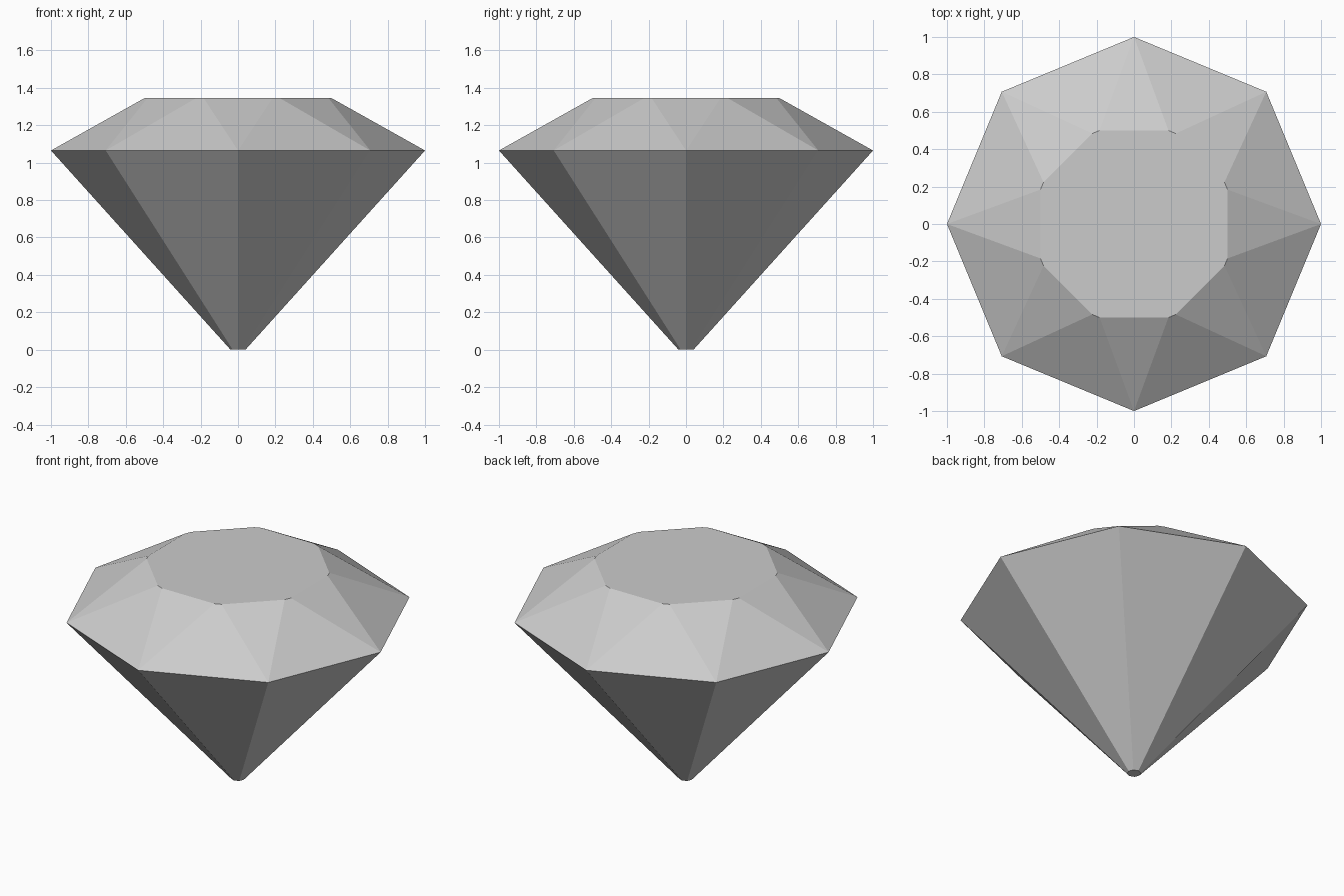
import bpy, bmesh
from math import cos, sin, atan2, hypot, pi

if "Cube" in bpy.data.objects:
    bpy.data.objects.remove(bpy.data.objects["Cube"])

SIDES = 8
GIRDLE_Z, TABLE_Z = 1.065, 1.345
CULET_R = 0.04
TABLE_D, TABLE_HALF = 0.5, 0.184   # distance and half length of a long table edge

bm = bmesh.new()


def ring_vert(radius, angle, z):
    return bm.verts.new((radius * cos(angle), radius * sin(angle), z))


angles = [2 * pi * i / SIDES for i in range(SIDES)]
culet = [ring_vert(CULET_R, a, 0) for a in angles]
girdle = [ring_vert(1, a, GIRDLE_Z) for a in angles]

# Table outline: a pair of corners in front of each girdle point
table_r, spread = hypot(TABLE_D, TABLE_HALF), atan2(TABLE_HALF, TABLE_D)
table = [(ring_vert(table_r, a - spread, TABLE_Z),
          ring_vert(table_r, a + spread, TABLE_Z)) for a in angles]

# Pavilion, crown kite and crown corner facets
for i in range(SIDES):
    j = (i + 1) % SIDES
    bm.faces.new((culet[i], culet[j], girdle[j], girdle[i]))
    bm.faces.new((girdle[i], table[i][1], table[i][0]))
    bm.faces.new((girdle[i], girdle[j], table[j][0], table[i][1]))

# Flat table and culet
bm.faces.new([v for pair in table for v in pair])
bm.faces.new(culet[::-1])
bmesh.ops.recalc_face_normals(bm, faces=bm.faces)

mesh = bpy.data.meshes.new("cut_gem")
bm.to_mesh(mesh)
bm.free()
gem = bpy.data.objects.new("cut_gem", mesh)
bpy.context.collection.objects.link(gem)
